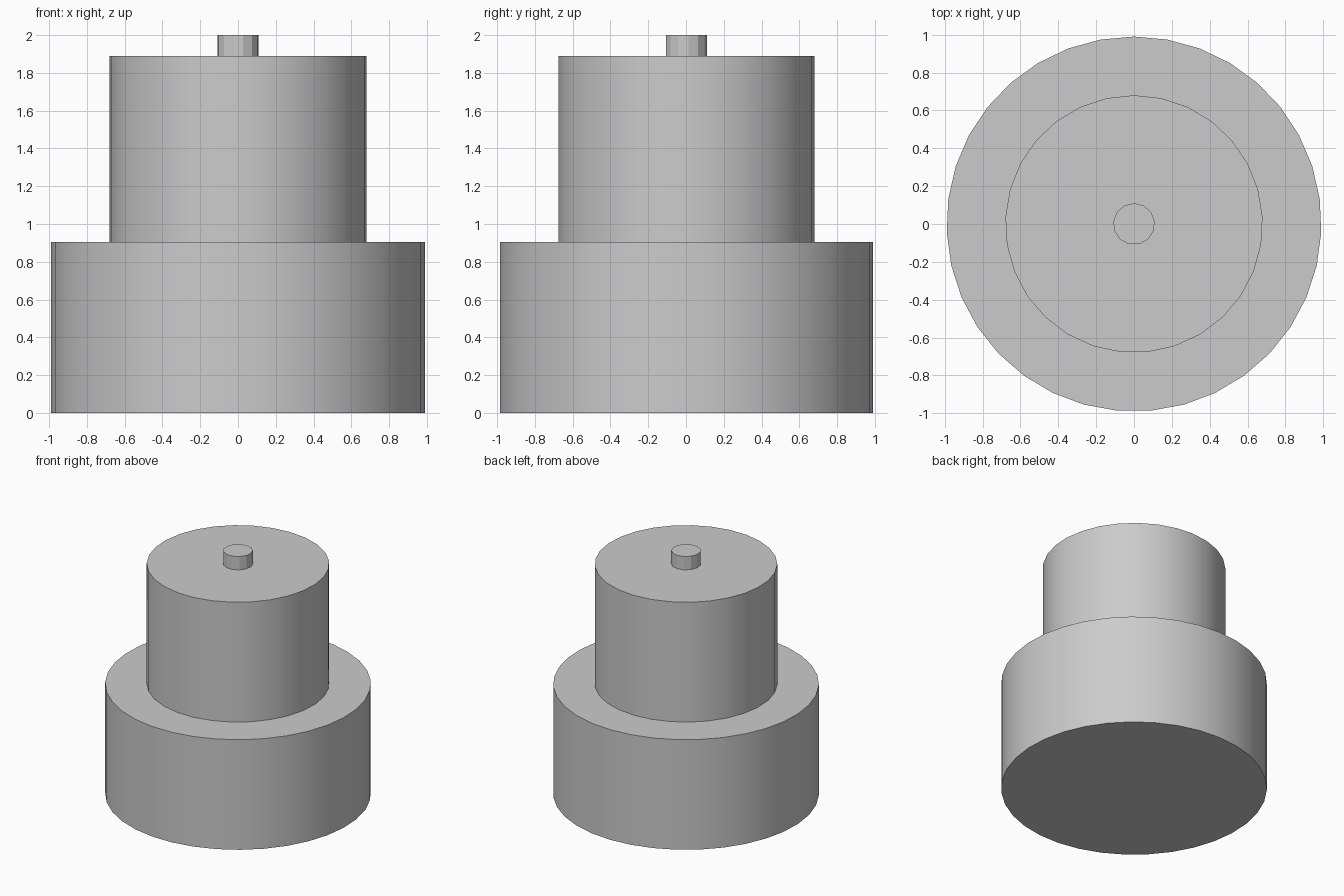
import bpy
import math

if "Cube" in bpy.data.objects:
    bpy.data.objects.remove(bpy.data.objects["Cube"], do_unlink=True)

GREY = (0.6, 0.6, 0.6, 1.0)
grey = bpy.data.materials.new("plain grey")
grey.use_nodes = True
grey.diffuse_color = GREY
grey.node_tree.nodes["Principled BSDF"].inputs["Base Color"].default_value = GREY


def drum(name, sides, radius, bottom, top):
    """Upright capped cylinder with one corner facing the back."""
    bpy.ops.mesh.primitive_cylinder_add(
        vertices=sides, radius=radius, depth=top - bottom,
        location=(0, 0, (bottom + top) / 2))
    part = bpy.context.object
    part.name = name
    part.data.materials.append(grey)
    # Wide drums shade smoothly, the coarse pin keeps its facets
    bpy.ops.object.shade_smooth_by_angle(angle=math.radians(20))
    return part


# Three stacked tiers
drum("lower_tier", 35, 0.99, 0.0, 0.905)
drum("upper_tier", 29, 0.68, 0.905, 1.89)
drum("top_pin", 13, 0.11, 1.89, 2.0)
